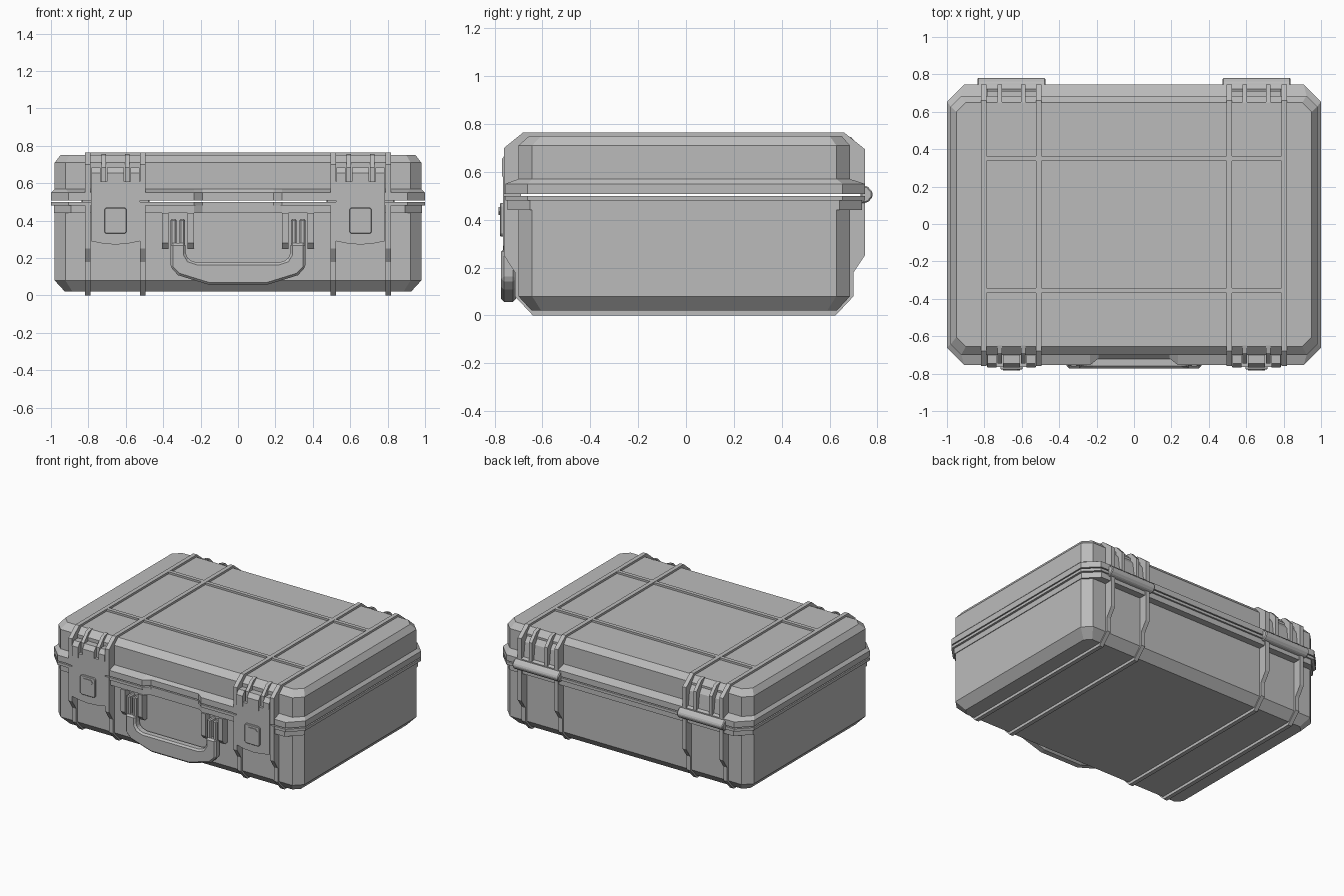
import bpy
import bmesh

cube = bpy.data.objects.get("Cube")
if cube:
    bpy.data.objects.remove(cube, do_unlink=True)

# One grey plastic for the whole case
plastic = bpy.data.materials.new("grey_plastic")
plastic.use_nodes = True
GREY = (0.5, 0.5, 0.5, 1)
plastic.diffuse_color = GREY
for node in plastic.node_tree.nodes:
    if node.type == 'BSDF_PRINCIPLED':
        node.inputs["Base Color"].default_value = GREY


def finish(name, bm, bevel=0):
    bmesh.ops.recalc_face_normals(bm, faces=bm.faces[:])
    mesh = bpy.data.meshes.new(name)
    bm.to_mesh(mesh)
    bm.free()
    mesh.materials.append(plastic)
    obj = bpy.data.objects.new(name, mesh)
    bpy.context.collection.objects.link(obj)
    if bevel:
        mod = obj.modifiers.new("edge_bevel", 'BEVEL')
        mod.width = bevel
        mod.segments = 1
        mod.limit_method = 'ANGLE'
    return obj


def loft(name, rings, bevel=0):
    """Join equal-length rings of points and cap both ends."""
    bm = bmesh.new()
    loops = [[bm.verts.new(p) for p in ring] for ring in rings]
    n = len(loops[0])
    for a, b in zip(loops, loops[1:]):
        for i in range(n):
            j = (i + 1) % n
            bm.faces.new((a[i], a[j], b[j], b[i]))
    bm.faces.new(loops[0][::-1])
    bm.faces.new(loops[-1])
    return finish(name, bm, bevel)


def along_x(name, profile, x0, x1, bevel=0):
    x0, x1 = sorted((x0, x1))
    return loft(name, [[(x, y, z) for y, z in profile] for x in (x0, x1)], bevel)


def along_y(name, profile, y0, y1, bevel=0):
    return loft(name, [[(x, y, z) for x, z in profile] for y in (y0, y1)], bevel)


def box(name, x0, x1, y0, y1, z0, z1, bevel=0):
    return along_x(name, [(y0, z0), (y1, z0), (y1, z1), (y0, z1)], x0, x1, bevel)


def ring(z, hx, front, back, cut, notch=0):
    """Rectangle with cut corners and an optional handle notch in the front."""
    right = [(0.19, front + notch), (0.235, front), (hx - cut, front),
             (hx, front + cut), (hx, back - cut), (hx - cut, back)]
    left = [(-x, y) for x, y in reversed(right)]
    return [(x, y, z) for x, y in right + left]


def body(z):
    return ring(z, 0.98, -0.70, 0.685, 0.057)


def rim(z):
    return ring(z, 1.0, -0.755, 0.747, 0.093, 0.036)


def flange(z):
    return ring(z, 0.985, -0.745, 0.735, 0.093, 0.026)


# Shells
loft("base_shell", [ring(0.02, 0.925, -0.645, 0.63, 0.04), body(0.08), body(0.44),
                    flange(0.44), flange(0.48), rim(0.48), rim(0.50)])
loft("lid_shell", [rim(0.508), rim(0.55), body(0.57), body(0.71),
                   ring(0.75, 0.95, -0.655, 0.65, 0.05)])

# Long ribs wrapping lid and base
lid_rib = [(-0.76, 0.508), (-0.76, 0.70), (-0.68, 0.765),
           (0.66, 0.765), (0.747, 0.695), (0.747, 0.508)]
base_rib = [(-0.76, 0.50), (-0.76, 0.25), (-0.715, 0.18), (-0.715, 0.08), (-0.64, 0),
            (0.625, 0), (0.70, 0.08), (0.70, 0.18), (0.747, 0.25), (0.747, 0.50)]
for x in (-0.803, -0.51, 0.51, 0.803):
    along_x("lid_rib", lid_rib, x - 0.015, x + 0.015)
    along_x("base_rib", base_rib, x - 0.015, x + 0.015)
for y in (-0.355, 0.35):
    box("lid_cross_rib", -0.8, 0.8, y - 0.014, y + 0.014, 0.74, 0.764)

small_rib = [(0.65, 0.54), (0.745, 0.54), (0.745, 0.685), (0.69, 0.745), (0.65, 0.755)]
tooth = [(-0.66, 0.58), (-0.768, 0.58), (-0.768, 0.655), (-0.745, 0.685), (-0.66, 0.685)]
hinge = [(0.73, 0.545), (0.758, 0.54), (0.78, 0.515), (0.78, 0.495), (0.76, 0.472), (0.73, 0.468)]
hinge_panel = [(0.66, 0.54), (0.725, 0.54), (0.71, 0.66), (0.66, 0.73)]

for side in (-1, 1):
    mid = side * 0.655

    # Latch with curved lower edge
    plate = [(-0.13, 0.29), (-0.065, 0.277), (0, 0.272), (0.065, 0.277), (0.13, 0.29),
             (0.13, 0.61), (-0.13, 0.61)]
    along_y("latch_plate", [(mid + x, z) for x, z in plate], -0.765, -0.69)
    button = [(-0.06, 0.34), (-0.05, 0.33), (0.05, 0.33), (0.06, 0.34),
              (0.06, 0.46), (0.05, 0.47), (-0.05, 0.47), (-0.06, 0.46)]
    along_y("latch_button", [(mid + x, z) for x, z in button], -0.778, -0.76, 0.004)
    pill = [(-0.045, 0.435), (-0.03, 0.42), (0.03, 0.42), (0.045, 0.435),
            (0.03, 0.452), (-0.03, 0.452)]
    along_y("latch_button_grip", [(mid + x, z) for x, z in pill], -0.783, -0.776)
    for x, half in ((-0.105, 0.024), (0, 0.046), (0.105, 0.024)):
        along_x("latch_tooth", tooth, mid + x - half, mid + x + half)

    # Small ribs over latch and hinge
    for x in (-0.062, 0.062):
        along_x("hinge_small_rib", small_rib, mid + x - 0.012, mid + x + 0.012)
        along_x("latch_small_rib", [(-y, z) for y, z in small_rib],
                mid + x - 0.012, mid + x + 0.012)

    # Rear hinge
    along_x("hinge_bar", hinge, mid - 0.183, mid + 0.183, 0.006)
    along_x("hinge_panel", hinge_panel, mid - 0.13, mid + 0.13)

    # Handle mounts
    lug = [(-0.69, 0.25), (-0.73, 0.25), (-0.755, 0.28), (-0.755, 0.44), (-0.69, 0.44)]
    for x in (0.252, 0.388):
        along_x("handle_lug", lug, side * (x - 0.017), side * (x + 0.017))
    for x in (0.298, 0.345):
        box("handle_prong", side * (x - 0.015), side * (x + 0.015),
            -0.76, -0.69, 0.25, 0.41, 0.008)

# Handle
outer = [(0.36, 0.28), (0.36, 0.15), (0.32, 0.108), (0.155, 0.057)]
inner = [(0.22, 0.176), (0.262, 0.19), (0.28, 0.22), (0.28, 0.28)]
grip = outer + [(-x, z) for x, z in reversed(outer)]
grip += [(-x, z) for x, z in reversed(inner)] + inner
along_y("carry_handle", grip, -0.772, -0.71, 0.012)
